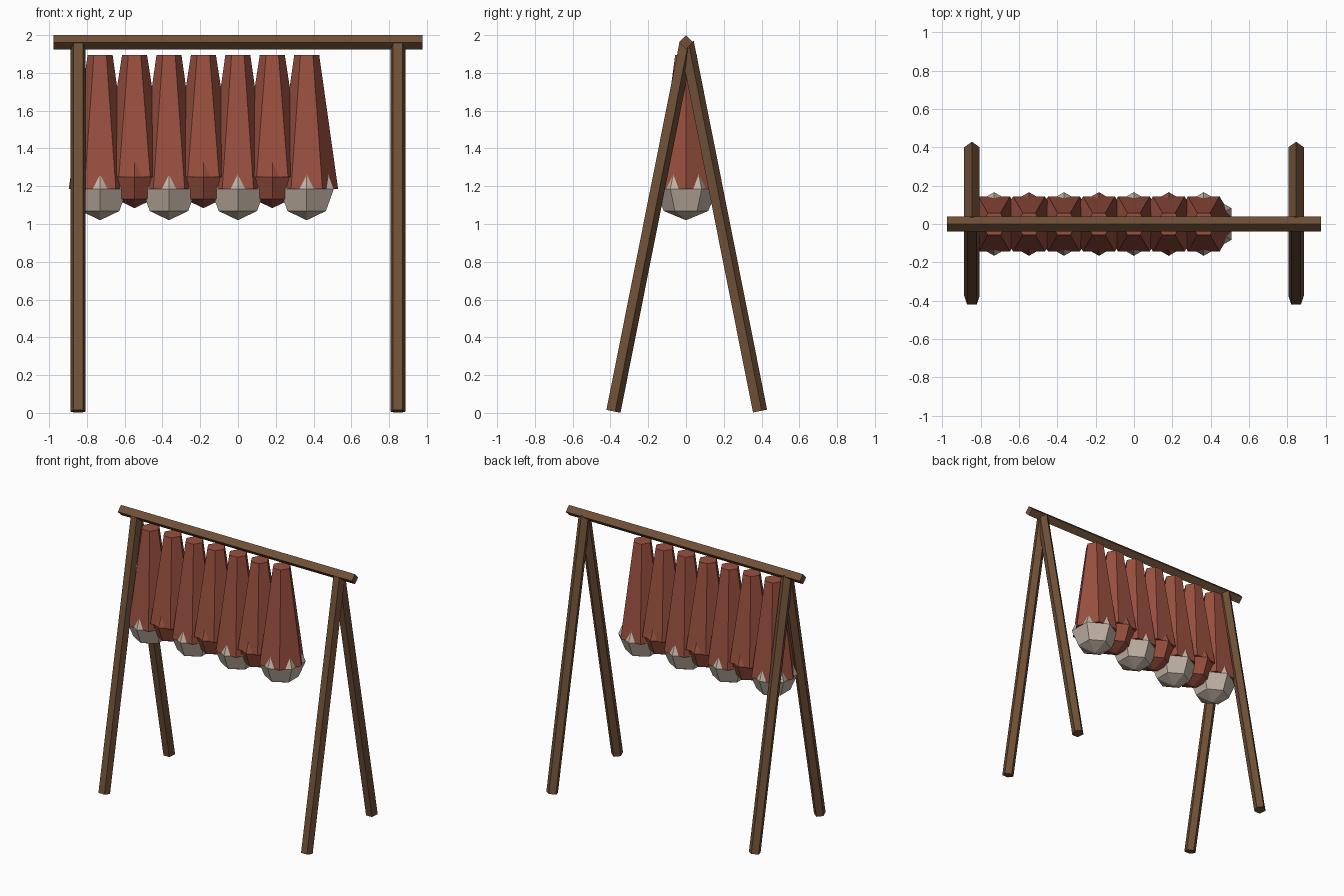
import bpy, bmesh
from math import pi, sin, cos, atan2, hypot

if "Cube" in bpy.data.objects:
    bpy.data.objects.remove(bpy.data.objects["Cube"])


def material(name, rgb):
    m = bpy.data.materials.new(name)
    m.diffuse_color = (*rgb, 1)
    m.use_nodes = True
    m.node_tree.nodes["Principled BSDF"].inputs["Base Color"].default_value = m.diffuse_color
    return m


wood = material("wood", (0.16, 0.08, 0.038))
red = material("red_cloth", (0.32, 0.08, 0.05))
cream = material("pale_cloth", (0.56, 0.47, 0.39))


def lathe(name, sides, phase, rings, mat, loc, rot=(0, 0, 0)):
    """Flat-sided solid from (radius, z) rings, capped at both ends."""
    bm = bmesh.new()
    loops = []
    for r, z in rings:
        angles = [phase + 2 * pi * i / sides for i in range(sides)]
        loops.append([bm.verts.new((r * cos(a), r * sin(a), z)) for a in angles])
    for lo, hi in zip(loops, loops[1:]):
        for i in range(sides):
            j = (i + 1) % sides
            bm.faces.new((lo[i], lo[j], hi[j], hi[i]))
    if rings[0][0] > 0:
        bm.faces.new(loops[0][::-1])
    if rings[-1][0] > 0:
        bm.faces.new(loops[-1])
    bmesh.ops.remove_doubles(bm, verts=bm.verts[:], dist=1e-5)
    bmesh.ops.recalc_face_normals(bm, faces=bm.faces[:])
    me = bpy.data.meshes.new(name)
    bm.to_mesh(me)
    bm.free()
    me.materials.append(mat)
    ob = bpy.data.objects.new(name, me)
    ob.location, ob.rotation_euler = loc, rot
    bpy.context.collection.objects.link(ob)
    return ob


# Top beam: square bar turned on its edge
lathe("beam", 4, 0, [(0.038, -0.977), (0.038, 0.977)], wood, (0, 0, 1.962), (0, pi / 2, 0))

# Two pairs of five-sided splayed legs
foot_y, foot_z, top_z = 0.388, 0.009, 1.96
length = hypot(foot_y, top_z - foot_z)
tilt = atan2(foot_y, top_z - foot_z)
for side, x in (("left", -0.846), ("right", 0.846)):
    for end, s in (("front", -1), ("back", 1)):
        lathe(f"{end}_{side}_leg", 5, pi / 2, [(0.042, 0), (0.042, length)],
              wood, (x, s * foot_y, foot_z), (s * tilt, 0, 0))

# Hanging cloth bundles: tapered six-sided sleeve with a faceted ball at its end
R = 0.166
for i in range(7):
    x = -0.73 + i * 0.1823
    z = 1.25 if i % 2 else 1.186
    lathe(f"cloth_{i + 1}", 6, 0, [(R, z), (0.066, 1.896)], red, (x, 0, 0))
    ball = [(R * sin(k * pi / 4), -R * cos(k * pi / 4)) for k in range(5)]
    ball[0], ball[4] = (0, -R), (0, R)
    lathe(f"cloth_end_{i + 1}", 6, pi / 2, ball, red if i % 2 else cream, (x, 0, z))
